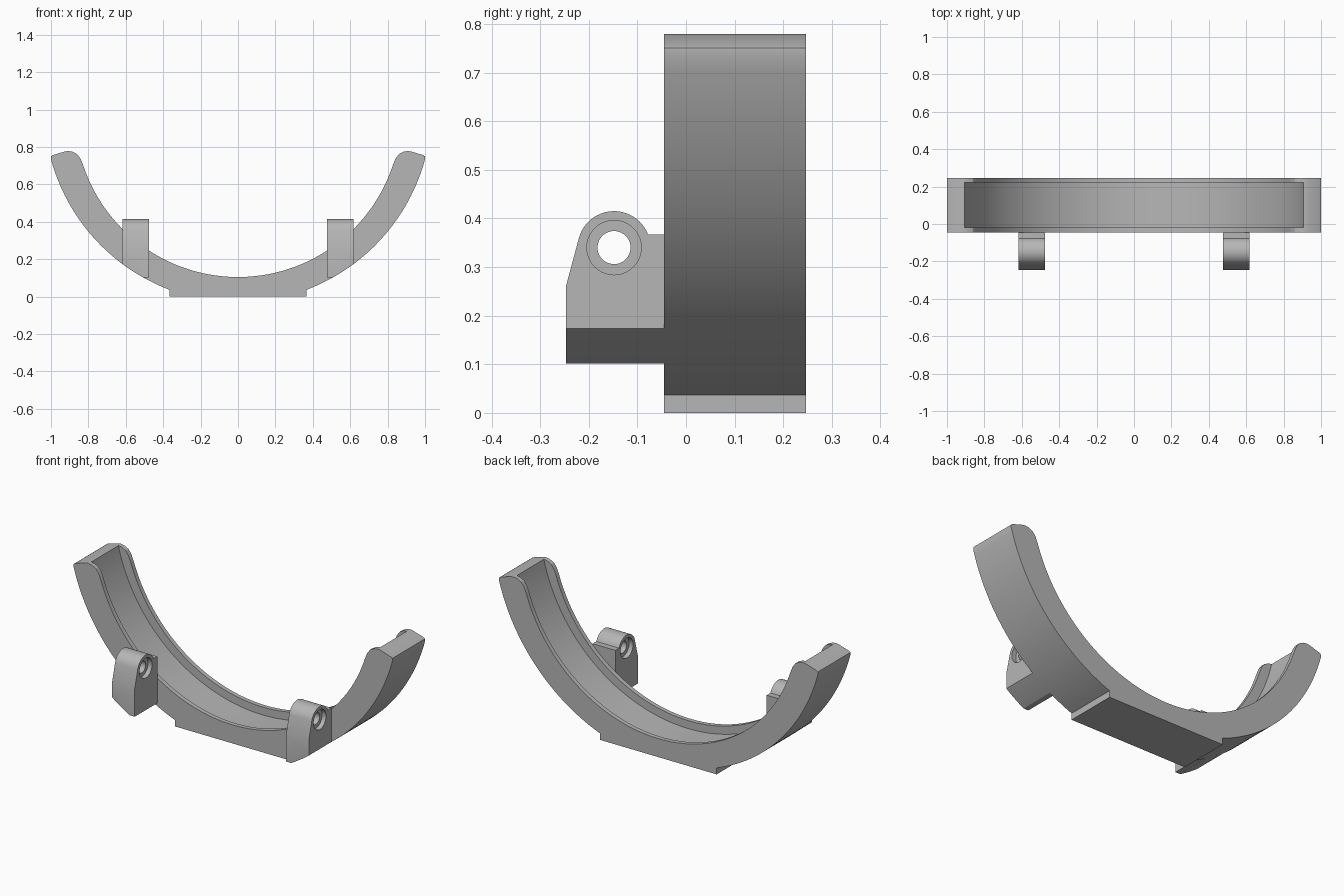
import bpy
import bmesh
from math import sin, cos, asin, radians, pi
from mathutils import Matrix

cube = bpy.data.objects.get("Cube")
if cube:
    bpy.data.objects.remove(cube, do_unlink=True)

GREY = (0.47, 0.47, 0.47, 1.0)
mat = bpy.data.materials.new("plain grey")
mat.use_nodes = True
mat.diffuse_color = GREY
bsdf = next(n for n in mat.node_tree.nodes if n.type == 'BSDF_PRINCIPLED')
bsdf.inputs["Base Color"].default_value = GREY

FRONT, BACK = -0.045, 0.247          # cradle depth range
OUT_Z, OUT_R = 1.006, 1.036          # outer arc
IN_Z, IN_R = 0.977, 0.872            # inner rim arc
FLOOR_Z, FLOOR_R = 0.99, 0.93        # groove floor arc


def finish(name, bm):
    bmesh.ops.recalc_face_normals(bm, faces=bm.faces)
    mesh = bpy.data.meshes.new(name)
    bm.to_mesh(mesh)
    bm.free()
    mesh.materials.append(mat)
    obj = bpy.data.objects.new(name, mesh)
    bpy.context.collection.objects.link(obj)
    return obj


def extrude(name, points, step):
    """Close a 3D outline and extrude it along step."""
    bm = bmesh.new()
    face = bm.faces.new([bm.verts.new(p) for p in points])
    new = bmesh.ops.extrude_face_region(bm, geom=[face])["geom"]
    verts = [v for v in new if isinstance(v, bmesh.types.BMVert)]
    bmesh.ops.translate(bm, verts=verts, vec=step)
    return finish(name, bm)


def rod(name, radius, depth, centre, axis, sides):
    bm = bmesh.new()
    turn = Matrix.Rotation(pi / 2, 4, 'Y' if axis == 'X' else 'X')
    bmesh.ops.create_cone(bm, cap_ends=True, segments=sides, radius1=radius,
                          radius2=radius, depth=depth,
                          matrix=Matrix.Translation(centre) @ turn)
    return finish(name, bm)


def boolean(obj, tool, operation):
    mod = obj.modifiers.new("cut", 'BOOLEAN')
    mod.operation, mod.solver, mod.object = operation, 'EXACT', tool
    bpy.context.view_layer.objects.active = obj
    bpy.ops.object.modifier_apply(modifier=mod.name)
    bpy.data.objects.remove(tool, do_unlink=True)


def smooth(obj):
    bpy.ops.object.select_all(action='DESELECT')
    obj.select_set(True)
    bpy.context.view_layer.objects.active = obj
    bpy.ops.object.shade_smooth_by_angle(angle=radians(25))


def arc(centre_z, radius, x0, a1, steps):
    """Points of an upward arc from x0 to the angle a1 off straight down."""
    a0 = asin(x0 / radius)
    return [(radius * sin(a), centre_z - radius * cos(a))
            for a in (a0 + (a1 - a0) * i / steps for i in range(steps + 1))]


# Cradle: half outline with foot, outer arc, rounded tip and inner arc
half = [(0.365, 0.0)]
half += arc(OUT_Z, OUT_R, 0.365, asin(1.0 / OUT_R), 32)
half += [(1.0, 0.75), (0.99, 0.757), (0.93, 0.775), (0.91, 0.779),
         (0.885, 0.775), (0.86, 0.762), (0.842, 0.738)]
half += reversed(arc(IN_Z, IN_R, 0.0, asin(0.827 / IN_R), 44))
outline = half + [(-x, z) for x, z in reversed(half[:-1])]
cradle = extrude("cradle", [(x, FRONT, z) for x, z in outline],
                 (0, BACK - FRONT, 0))

# Groove between the two side rims
middle = (FRONT + BACK) / 2
boolean(cradle, rod("groove_cutter", FLOOR_R, BACK - FRONT - 0.05,
                    (0, middle, FLOOR_Z), 'Y', 160), 'DIFFERENCE')
smooth(cradle)

# Mounting lugs with a through hole, counterbored on both sides
HOLE_Y, HOLE_Z = -0.148, 0.34
INNER, OUTER = 0.475, 0.617
for name, side in (("left_lug", 1), ("right_lug", -1)):
    shape = [(FRONT, 0.102), (-0.247, 0.102), (-0.247, 0.26)]
    shape += [(HOLE_Y + 0.075 * cos(radians(a)), HOLE_Z + 0.075 * sin(radians(a)))
              for a in range(165, 20, -6)]
    shape += [(FRONT, 0.367)]
    lug = extrude(name, [(side * INNER, y, z) for y, z in shape],
                  (side * (OUTER - INNER), 0, 0))
    # Underside follows the outer arc
    boolean(lug, rod("underside_cutter", OUT_R, 1.0, (0, 0, OUT_Z), 'Y', 192),
            'INTERSECT')
    mid = side * (INNER + OUTER) / 2
    boolean(lug, rod("hole_cutter", 0.034, 0.4, (mid, HOLE_Y, HOLE_Z), 'X', 40),
            'DIFFERENCE')
    for x in (INNER, OUTER):
        boolean(lug, rod("bore_cutter", 0.056, 0.05,
                         (side * x, HOLE_Y, HOLE_Z), 'X', 40), 'DIFFERENCE')
    smooth(lug)
